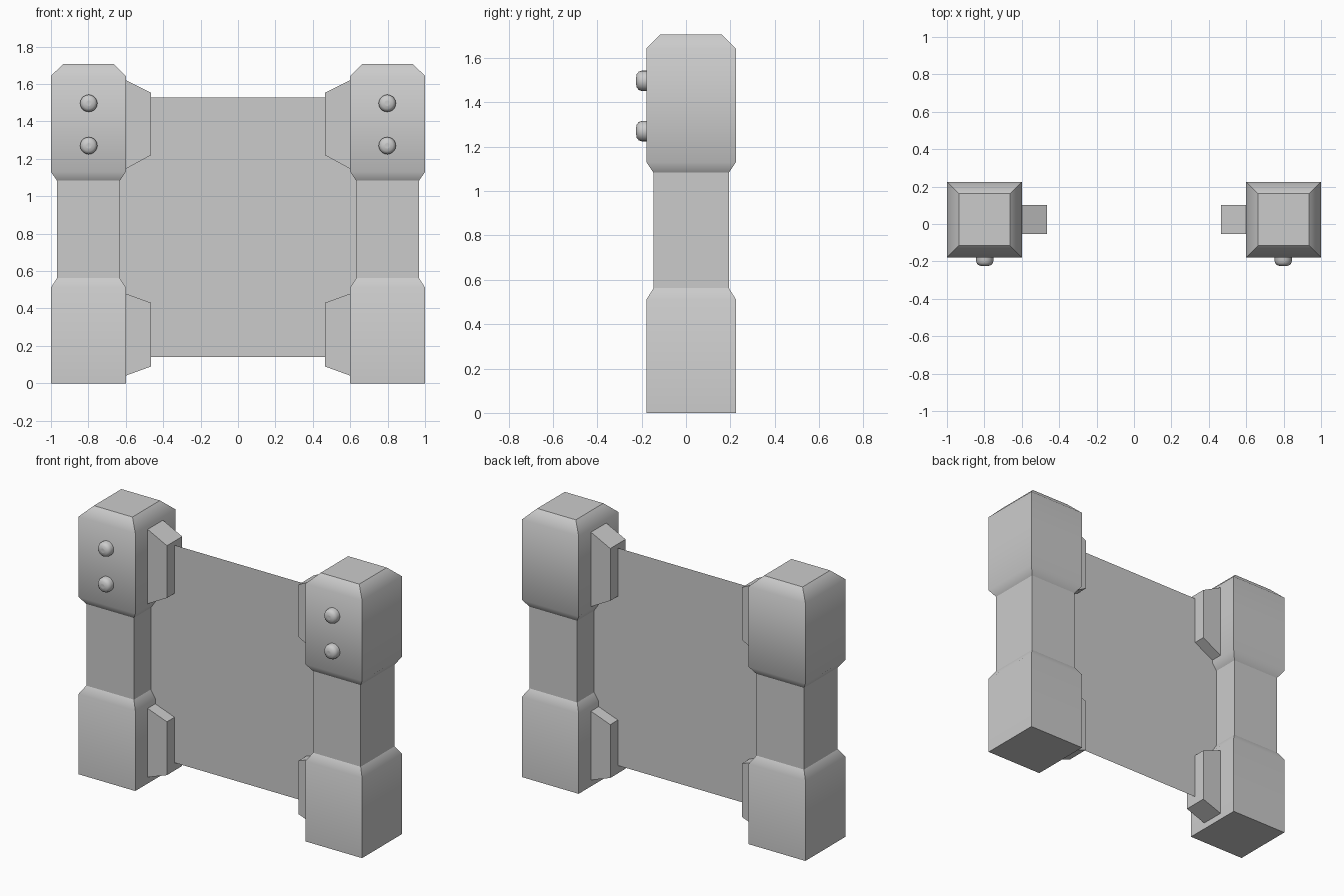
import bpy, bmesh, math

if "Cube" in bpy.data.objects:
    bpy.data.objects.remove(bpy.data.objects["Cube"])

Y_MID = 0.0235  # depth centre of posts, brackets and panel


def finish(name, bm, mirror=True):
    bmesh.ops.recalc_face_normals(bm, faces=bm.faces[:])
    mesh = bpy.data.meshes.new(name)
    bm.to_mesh(mesh)
    bm.free()
    obj = bpy.data.objects.new(name, mesh)
    bpy.context.collection.objects.link(obj)
    if mirror:
        mod = obj.modifiers.new("Mirror", "MIRROR")
        mod.use_axis[0] = True
        mod.use_mirror_merge = False
    return obj


def loft(bm, rings):
    """Bridge equal-sized vertex rings and cap both ends."""
    loops = [[bm.verts.new(p) for p in ring] for ring in rings]
    n = len(loops[0])
    for a, b in zip(loops, loops[1:]):
        for i in range(n):
            j = (i + 1) % n
            bm.faces.new((a[i], a[j], b[j], b[i])).smooth = True
    bm.faces.new(loops[0][::-1])
    bm.faces.new(loops[-1])
    return loops


# Posts: square section with a waist and a chamfered top (z, half x, half y, soft edge)
profile = [
    (0.0, 0.20, 0.2015, False), (0.512, 0.20, 0.2015, True),
    (0.562, 0.168, 0.17, False), (1.083, 0.168, 0.17, False),
    (1.13, 0.20, 0.2015, True), (1.643, 0.20, 0.2015, True),
    (1.706, 0.136, 0.1385, False),
]
bm = bmesh.new()
loops = loft(bm, [[(0.8 + sx * hx, Y_MID + sy * hy, z)
                   for sx, sy in ((-1, -1), (1, -1), (1, 1), (-1, 1))]
                  for z, hx, hy, soft in profile])
for e in bm.edges:
    e.smooth = False
for loop, row in zip(loops, profile):
    if row[3]:
        for i in range(4):
            bm.edges.get((loop[i], loop[(i + 1) % 4])).smooth = True
finish("post", bm)

# Tapered brackets gripping the panel (z at post: low, high; z at tip: low, high)
for name, outer, inner in (("upper_bracket", (1.145, 1.622), (1.22, 1.553)),
                           ("lower_bracket", (0.04, 0.48), (0.09, 0.43))):
    bm = bmesh.new()
    loft(bm, [[(x, Y_MID + sy * 0.077, z[k])
               for sy, k in ((-1, 0), (1, 0), (1, 1), (-1, 1))]
              for x, z in ((0.602, outer), (0.464, inner))])
    for f in bm.faces:
        f.smooth = False
    finish(name, bm)

# Domed bolts on the front of each post head (radius, y)
bolt = [(0.046, -0.172), (0.046, -0.200), (0.041, -0.213),
        (0.030, -0.222), (0.014, -0.225)]
for name, zc in (("upper_bolt", 1.497), ("lower_bolt", 1.27)):
    bm = bmesh.new()
    loft(bm, [[(0.798 + r * math.cos(math.tau * i / 20), y,
                zc + r * math.sin(math.tau * i / 20)) for i in range(20)]
              for r, y in bolt])
    finish(name, bm)

# Thin sheet panel between the posts
bm = bmesh.new()
bm.faces.new([bm.verts.new((x, Y_MID, z)) for x, z in
              ((-0.65, 0.14), (0.65, 0.14), (0.65, 1.527), (-0.65, 1.527))])
finish("panel", bm, mirror=False)
